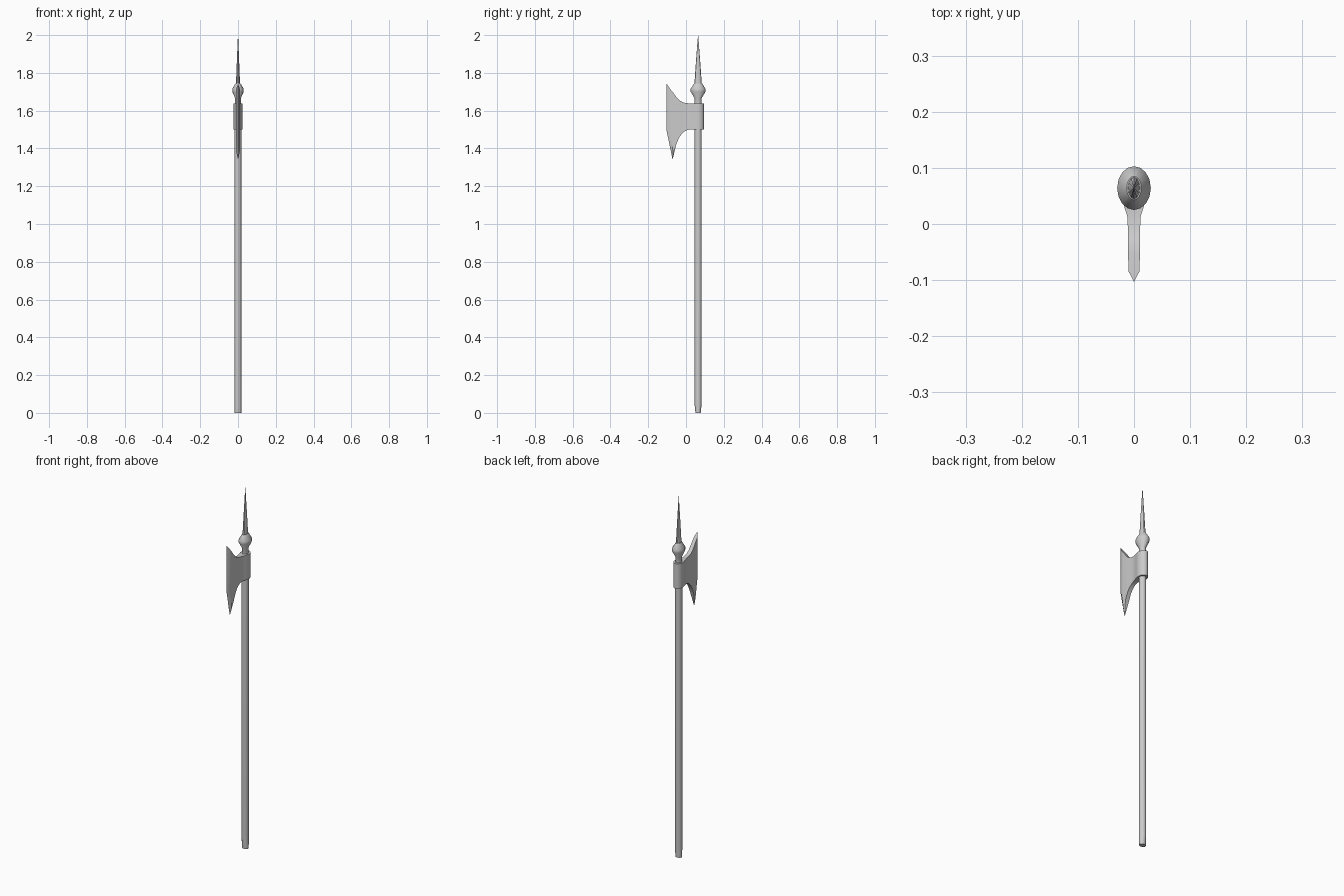
import bpy, bmesh, math

if "Cube" in bpy.data.objects:
    bpy.data.objects.remove(bpy.data.objects["Cube"])

AXIS_Y = 0.064  # the pole stands behind the centre, the blade reaches forward


def finish(bm, name, angle=35):
    bmesh.ops.remove_doubles(bm, verts=bm.verts, dist=1e-5)
    bmesh.ops.recalc_face_normals(bm, faces=bm.faces)
    me = bpy.data.meshes.new(name)
    bm.to_mesh(me)
    bm.free()
    ob = bpy.data.objects.new(name, me)
    bpy.context.collection.objects.link(ob)
    bpy.ops.object.select_all(action='DESELECT')
    ob.select_set(True)
    bpy.context.view_layer.objects.active = ob
    bpy.ops.object.shade_smooth_by_angle(angle=math.radians(angle))
    return ob


def turned(name, profile, sides):
    """Stack of elliptical rings: (x radius, y radius, z)."""
    bm = bmesh.new()
    rings = []
    for rx, ry, z in profile:
        rings.append([bm.verts.new((rx * math.cos(2 * math.pi * i / sides),
                                    AXIS_Y + ry * math.sin(2 * math.pi * i / sides), z))
                      for i in range(sides)])
    for a, b in zip(rings, rings[1:]):
        for i in range(sides):
            j = (i + 1) % sides
            bm.faces.new((a[i], a[j], b[j], b[i]))
    bm.faces.new(rings[0])
    bm.faces.new(rings[-1])
    return finish(bm, name)


# Pole, pinched at the foot
turned("pole", [(0.018, 0.014, 0), (0.018, 0.019, 0.05), (0.018, 0.019, 1.62)], 12)

# Flared collar above the socket
turned("collar", [(0.017, 0.020, 1.62), (0.015, 0.018, 1.665), (0.030, 0.039, 1.70),
                  (0.030, 0.039, 1.716), (0.013, 0.021, 1.745)], 16)

# Long spike, narrower from side to side
turned("spike", [(0.011, 0.020, 1.735), (0.006, 0.011, 1.865), (0.0005, 0.0005, 2.0)], 12)

# Axe head: stations from the round socket to the blade (y, half width, top z, bottom z)
stations = []
for k in range(9):
    a = math.radians(15 * k)
    stations.append((0.062 + 0.033 * math.cos(a), 0.0245 * math.sin(a), 1.638, 1.5))
stations += [(0.028, 0.0165, 1.638, 1.5), (0.012, 0.0115, 1.639, 1.499),
             (-0.008, 0.011, 1.642, 1.490), (-0.024, 0.011, 1.648, 1.475),
             (-0.036, 0.011, 1.656, 1.458), (-0.052, 0.011, 1.674, 1.420),
             (-0.069, 0.010, 1.697, 1.385), (-0.084, 0.010, 1.715, 1.480),
             (-0.103, 0.0, 1.743, 1.495)]
bm = bmesh.new()
sides = []
for s in (1, -1):
    sides.append([(bm.verts.new((s * w, y, t)), bm.verts.new((s * w, y, b)))
                  for y, w, t, b in stations])
tip = bm.verts.new((0, -0.071, 1.341))
last = len(stations) - 1
for i in range(last):
    for col in sides:
        bm.faces.new((col[i][0], col[i + 1][0], col[i + 1][1], col[i][1]))
    # closed top, and closed underside up to the lower point
    for e in (0, 1):
        if e == 0 or i < last - 3:
            bm.faces.new((sides[0][i][e], sides[0][i + 1][e], sides[1][i + 1][e], sides[1][i][e]))
# Lower point of the blade
k = last - 3
for col in sides:
    for i in range(k, last):
        bm.faces.new((col[i][1], col[i + 1][1], tip))
bm.faces.new((sides[0][k][1], sides[1][k][1], tip))
bmesh.ops.remove_doubles(bm, verts=bm.verts, dist=1e-5)
bmesh.ops.dissolve_degenerate(bm, edges=bm.edges, dist=1e-6)
finish(bm, "axe_head", 30)
